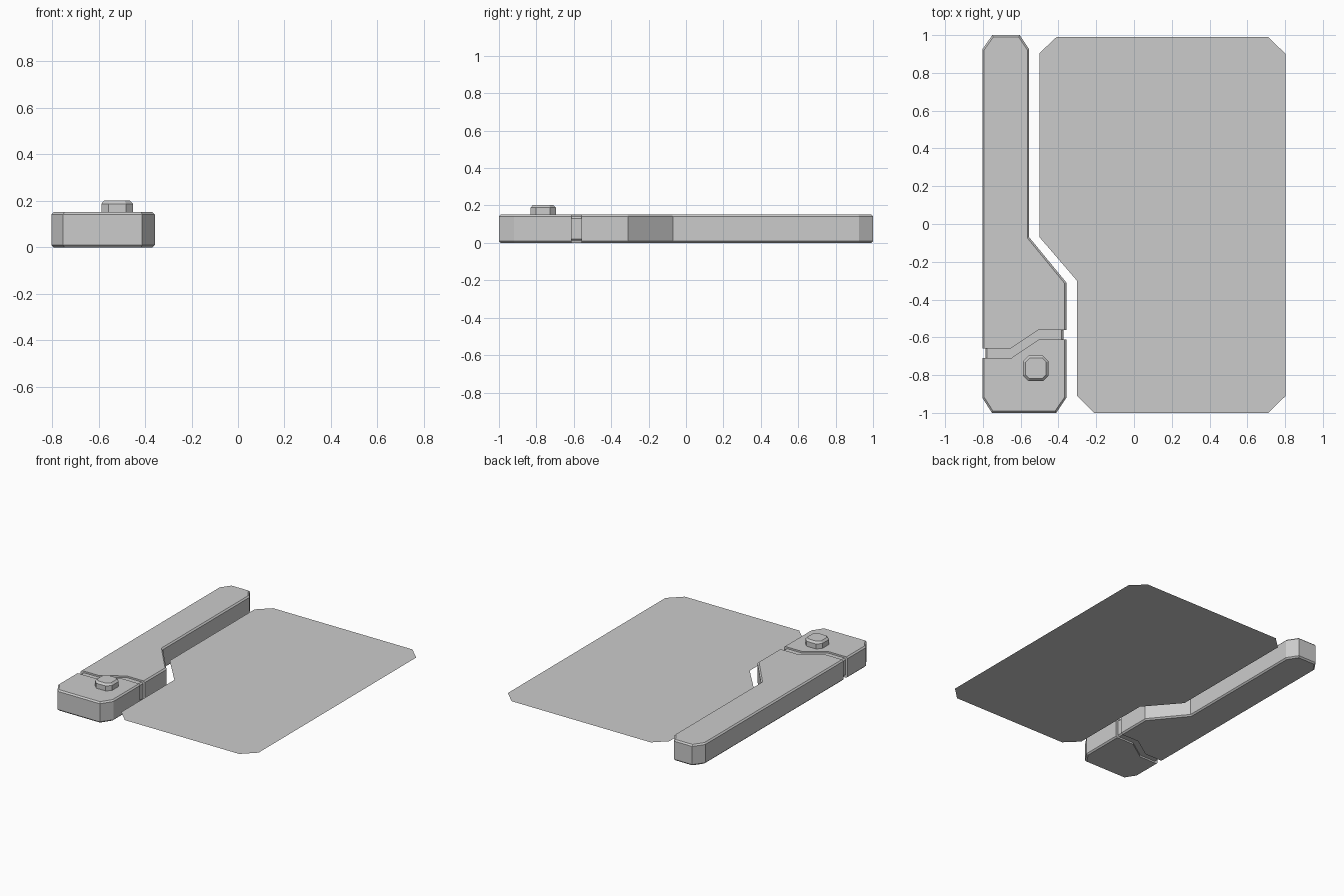
import bpy, bmesh
from mathutils import Vector

if "Cube" in bpy.data.objects:
    bpy.data.objects.remove(bpy.data.objects["Cube"])


def offset(points, dists):
    """Move each edge of a counter-clockwise outline inwards by its own distance."""
    n = len(points)
    lines = []
    for i in range(n):
        a, b = Vector(points[i]), Vector(points[(i + 1) % n])
        d = (b - a).normalized()
        lines.append((a + Vector((-d.y, d.x)) * dists[i], d))
    out = []
    for i in range(n):
        (p, d), (q, e) = lines[i - 1], lines[i]
        t = (q - p).cross(e) / d.cross(e)
        out.append(p + d * t)
    return out


def solid(name, points, levels, plain_edges=()):
    """Stack outline rings given as (z, inset); plain edges stay unbevelled."""
    bm = bmesh.new()
    rings = []
    for z, inset in levels:
        dists = [0 if i in plain_edges else inset for i in range(len(points))]
        rings.append([bm.verts.new((p.x, p.y, z)) for p in offset(points, dists)])
    for lo, hi in zip(rings, rings[1:]):
        for i in range(len(points)):
            j = (i + 1) % len(points)
            bm.faces.new((lo[i], lo[j], hi[j], hi[i]))
    bm.faces.new(rings[-1])
    if len(rings) > 1:
        bm.faces.new(rings[0][::-1])
    mesh = bpy.data.meshes.new(name)
    bm.to_mesh(mesh)
    bm.free()
    obj = bpy.data.objects.new(name, mesh)
    bpy.context.collection.objects.link(obj)
    return obj


L, R = -0.803, -0.358
case_levels = [(0, 0.01), (0.01, 0), (0.142, 0), (0.152, 0.01)]

# Long upper casing, with the zigzag seam left sharp
upper = [(-0.75, 1), (L, 0.925), (L, -0.66), (-0.655, -0.66), (-0.505, -0.56),
         (R, -0.56), (R, -0.31), (-0.555, -0.07), (-0.555, 0.925), (-0.605, 1)]
solid("upper_casing", upper, case_levels, plain_edges=(2, 3, 4))

# Short lower casing
lower = [(L, -0.71), (L, -0.92), (-0.752, -1), (-0.412, -1), (R, -0.92),
         (R, -0.612), (-0.505, -0.612), (-0.65, -0.71)]
solid("lower_casing", lower, case_levels, plain_edges=(5, 6, 7))

# Recessed core visible in the seam
core = [(L + 0.016, -0.71), (-0.65, -0.71), (-0.505, -0.612), (R - 0.016, -0.612),
        (R - 0.016, -0.56), (-0.505, -0.56), (-0.655, -0.66), (L + 0.016, -0.66)]
solid("seam_core", core, [(0.012, 0.01), (0.022, 0), (0.13, 0), (0.14, 0.01)],
      plain_edges=(0, 1, 2, 4, 5, 6))

# Chamfered push button
cx, cy, h, c = -0.52, -0.764, 0.068, 0.03
button = [(cx - h + c, cy - h), (cx + h - c, cy - h), (cx + h, cy - h + c), (cx + h, cy + h - c),
          (cx + h - c, cy + h), (cx - h + c, cy + h), (cx - h, cy + h - c), (cx - h, cy - h + c)]
solid("button", button, [(0.145, 0), (0.188, 0), (0.202, 0.013)])

# Thin screen sheet floating at mid height
sheet = [(-0.21, -1), (0.71, -1), (0.803, -0.91), (0.803, 0.9), (0.71, 0.99),
         (-0.41, 0.99), (-0.5, 0.905), (-0.5, -0.07), (-0.302, -0.3), (-0.302, -0.91)]
solid("screen_sheet", sheet, [(0.077, 0)])
